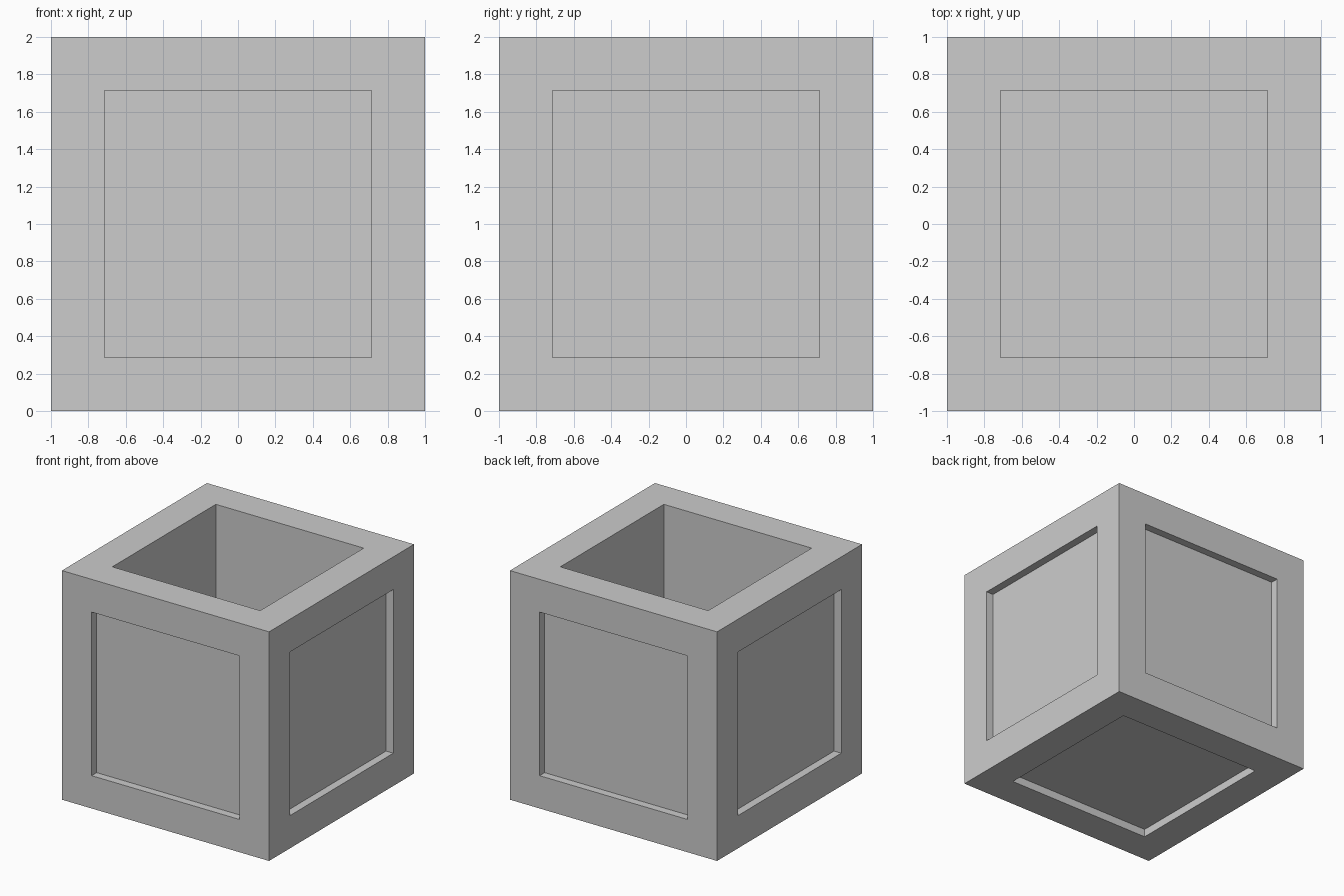
import bpy
import bmesh
from mathutils import Vector

if "Cube" in bpy.data.objects:
    bpy.data.objects.remove(bpy.data.objects["Cube"], do_unlink=True)

BORDER = 0.286       # frame width around every panel
PANEL_DEPTH = 0.07   # shallow recess on the sides and underside
HOLLOW_DEPTH = 1.71  # open cavity from the top

# Plain grey material
grey = bpy.data.materials.new("light_grey")
grey.use_nodes = True
colour = (0.605, 0.605, 0.605, 1)
grey.diffuse_color = colour
grey.node_tree.nodes["Principled BSDF"].inputs["Base Color"].default_value = colour

# Box with a recessed panel on each face; the top one is sunk deep to hollow it
bm = bmesh.new()
bmesh.ops.create_cube(bm, size=2)
bmesh.ops.translate(bm, verts=bm.verts, vec=Vector((0, 0, 1)))
for face in list(bm.faces):
    normal = face.normal.copy()
    bmesh.ops.inset_individual(bm, faces=[face], thickness=BORDER, use_even_offset=True)
    panel = bmesh.ops.extrude_discrete_faces(bm, faces=[face])["faces"][0]
    depth = HOLLOW_DEPTH if normal.z > 0.5 else PANEL_DEPTH
    bmesh.ops.translate(bm, verts=panel.verts, vec=-normal * depth)

mesh = bpy.data.meshes.new("open_box")
bm.to_mesh(mesh)
bm.free()
mesh.materials.append(grey)
box = bpy.data.objects.new("open_box", mesh)
bpy.context.collection.objects.link(box)
